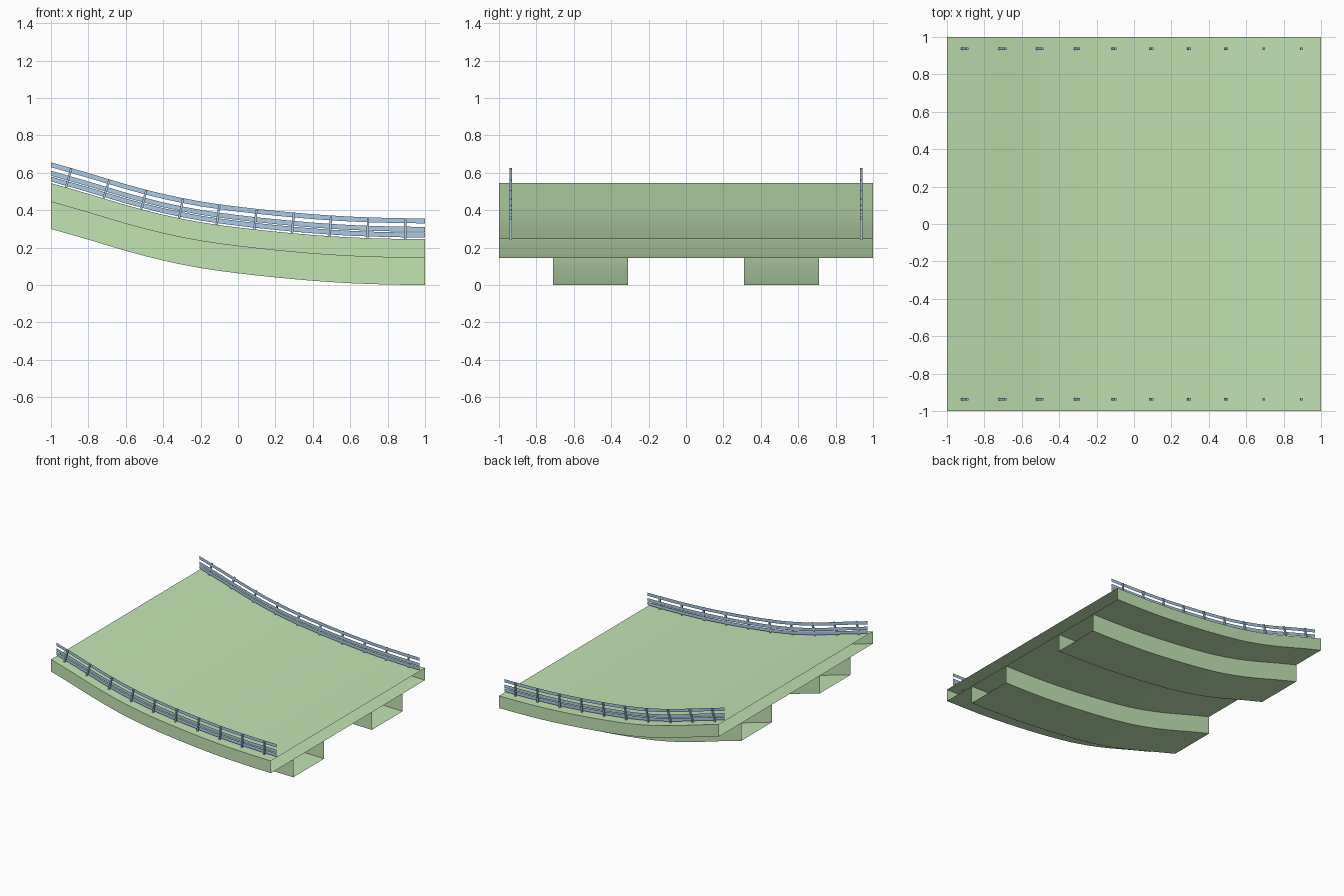
import bpy, math

if "Cube" in bpy.data.objects:
    bpy.data.objects.remove(bpy.data.objects["Cube"])

# Height of the sloping curve above the ground, sampled every 0.2 along x
SAG = [0.30, 0.243, 0.183, 0.131, 0.091, 0.063, 0.041, 0.023, 0.010, 0.003, 0.0]


def sag(x):
    # Smooth interpolation between samples
    t = max(0.0, min(9.9999, (x + 1) * 5))
    i = int(t)
    u = t - i
    p0 = SAG[i - 1] if i > 0 else 2 * SAG[0] - SAG[1]
    p1, p2 = SAG[i], SAG[i + 1]
    p3 = SAG[i + 2] if i < 9 else p2
    return p1 + 0.5 * u * (p2 - p0 + u * (2 * p0 - 5 * p1 + 4 * p2 - p3
                                          + u * (3 * (p1 - p2) + p3 - p0)))


def material(name, rgb):
    m = bpy.data.materials.new(name)
    m.diffuse_color = (*rgb, 1)
    m.use_nodes = True
    m.node_tree.nodes["Principled BSDF"].inputs["Base Color"].default_value = m.diffuse_color
    return m


GREEN = material("green_paint", (0.54, 0.78, 0.45))
BLUE = material("blue_paint", (0.40, 0.60, 0.79))
STEPS = 20


def make(name, verts, faces, mat):
    me = bpy.data.meshes.new(name)
    me.from_pydata(verts, [], faces)
    me.materials.append(mat)
    ob = bpy.data.objects.new(name, me)
    bpy.context.collection.objects.link(ob)
    return ob


def sweep(name, profile, mat, closed=False):
    """Sweep a (y, z offset) profile along the curve, with open ends."""
    n = len(profile)
    verts, faces = [], []
    for s in range(STEPS + 1):
        x = -1 + 2 * s / STEPS
        verts += [(x, y, sag(x) + z) for y, z in profile]
    for s in range(STEPS):
        for k in range(n if closed else n - 1):
            a, b = s * n + k, s * n + (k + 1) % n
            faces.append((a, b, b + n, a + n))
    return make(name, verts, faces, mat)


# Road deck: hollow shell, open at both ends
sweep("deck", [(-1, 0.145), (-1, 0.245), (1, 0.245), (1, 0.145)], GREEN, True)

for side, label in ((-1, "front"), (1, "back")):
    # Support beam: open channel under the deck
    y0, y1 = sorted((side * 0.31, side * 0.71))
    sweep(label + "_beam", [(y1, 0.145), (y1, 0), (y0, 0), (y0, 0.145)], GREEN)

    # Guard rails: thin strips following the deck
    for part, lo, hi in (("lower", 0.254, 0.28), ("middle", 0.285, 0.311),
                         ("top", 0.33, 0.356)):
        y = side * 0.93
        strip = [(y, lo), (y, hi)]
        sweep(f"{label}_{part}_rail", strip if side > 0 else strip[::-1], BLUE)

    # Posts stand square to the deck on the outer side of the rails
    verts, faces = [], []
    for i in range(10):
        x = -0.92 + 0.2015 * i
        ang = math.atan2(sag(x + 0.03) - sag(x - 0.03), 0.06)
        c, s = math.cos(ang), math.sin(ang)
        b = len(verts)
        for h in (-0.002, 0.105):
            for u, v in ((-1, 0), (1, 0), (1, 1), (-1, 1)):
                dx = u * 0.006
                yy = side * (0.93 + 0.013 * v)
                verts.append((x + dx * c - h * s, yy,
                              sag(x) + 0.245 + dx * s + h * c))
        quads = [(3, 2, 1, 0), (4, 5, 6, 7), (0, 1, 5, 4), (1, 2, 6, 5),
                 (2, 3, 7, 6), (3, 0, 4, 7)]
        faces += [tuple(b + k for k in (q if side > 0 else q[::-1])) for q in quads]
    make(label + "_posts", verts, faces, BLUE)
